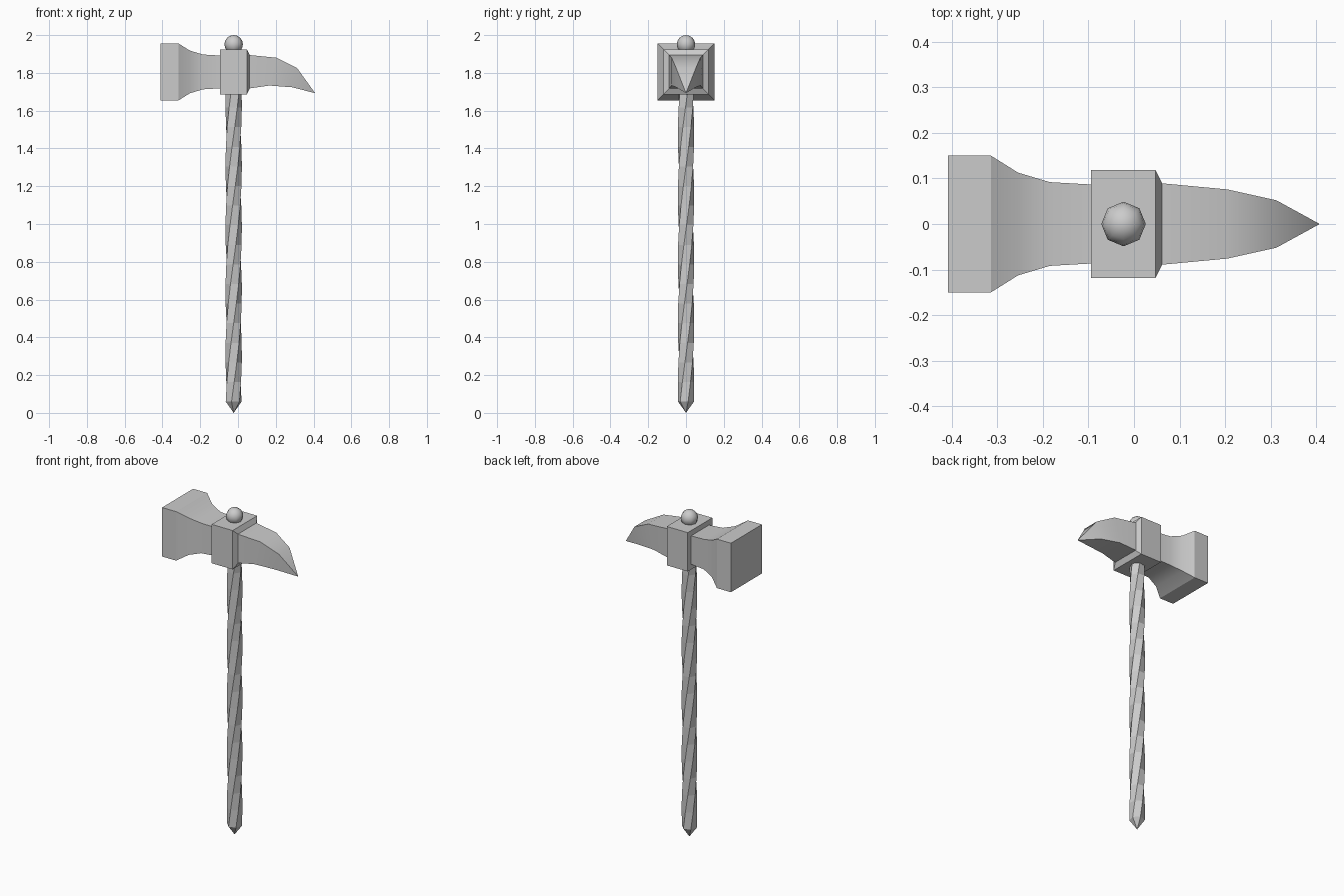
import bpy, bmesh
from math import cos, sin, pi, radians

if "Cube" in bpy.data.objects:
    bpy.data.objects.remove(bpy.data.objects["Cube"])

CX, CZ = -0.023, 1.805   # handle axis and head centre height


def loft(name, rings, smooth_angle=None):
    """Skin a list of equal-length point rings; rings may collapse to a point."""
    bm = bmesh.new()
    vs = [[bm.verts.new(p) for p in ring] for ring in rings]
    n = len(rings[0])
    for a, b in zip(vs, vs[1:]):
        for i in range(n):
            j = (i + 1) % n
            bm.faces.new((a[i], a[j], b[j], b[i]))
    bm.faces.new(vs[0])
    bm.faces.new(vs[-1])
    bmesh.ops.remove_doubles(bm, verts=bm.verts, dist=1e-5)
    bmesh.ops.recalc_face_normals(bm, faces=bm.faces)
    mesh = bpy.data.meshes.new(name)
    bm.to_mesh(mesh)
    bm.free()
    ob = bpy.data.objects.new(name, mesh)
    bpy.context.collection.objects.link(ob)
    if smooth_angle:
        bpy.ops.object.select_all(action='DESELECT')
        ob.select_set(True)
        bpy.context.view_layer.objects.active = ob
        bpy.ops.object.shade_smooth_by_angle(angle=radians(smooth_angle))
    return ob


def rect(xb, xt, hy, zb, zt):
    """Rectangular section with separate x for its bottom and top edges."""
    return [(xb, -hy, zb), (xb, hy, zb), (xt, hy, zt), (xt, -hy, zt)]


def square(x, h):
    return rect(x, x, h, CZ - h, CZ + h)


# Striking head with flared neck
loft("hammer_face", [square(x, h) for x, h in
     [(-0.409, 0.15), (-0.314, 0.15), (-0.255, 0.113), (-0.185, 0.092), (-0.08, 0.086)]], 29)

# Central block with bevelled side
loft("head_block", [square(x, h) for x, h in
     [(-0.095, 0.119), (0.047, 0.119), (0.062, 0.089)]])

# Curved spike, closing to a single point
loft("spike", [rect(*s) for s in [
    (0.055, 0.055, 0.09, 1.717, 1.895),
    (0.165, 0.205, 0.076, 1.733, 1.88),
    (0.285, 0.313, 0.052, 1.724, 1.825),
    (0.408, 0.408, 0.0, 1.693, 1.693)]], 29)

# Twisted handle with pointed foot
SIDES, STEPS, TWIST = 6, 16, radians(300)


def handle_ring(z, r, twist):
    return [(CX + r * cos(twist + pi / 12 + 2 * pi * i / SIDES),
             r * sin(twist + pi / 12 + 2 * pi * i / SIDES), z) for i in range(SIDES)]


rings = [handle_ring(0.0, 0.0, 0)]
for k in range(STEPS + 1):
    t = k / STEPS
    rings.append(handle_ring(0.06 + t * 1.66, 0.0435, t * TWIST))
loft("handle", rings)

# Ball on top
bpy.ops.mesh.primitive_uv_sphere_add(segments=8, ring_count=8, radius=0.049,
                                     location=(CX, 0, 1.951))
ball = bpy.context.object
ball.name = "top_ball"
bpy.ops.object.shade_smooth()
